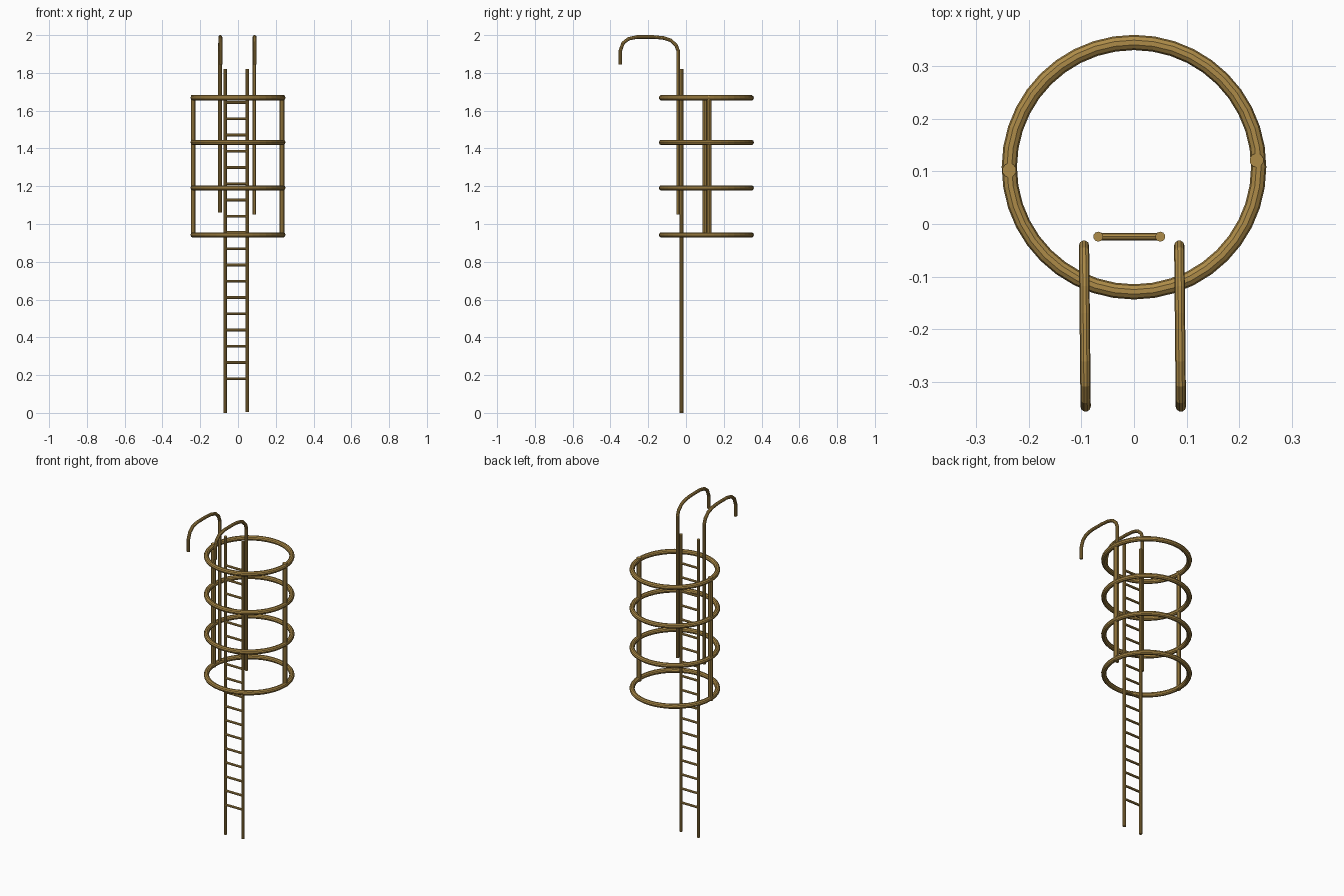
import bpy, math

if "Cube" in bpy.data.objects:
    bpy.data.objects.remove(bpy.data.objects["Cube"])

mat = bpy.data.materials.new("bronze_metal")
mat.diffuse_color = (0.42, 0.26, 0.065, 1)
mat.use_nodes = True
mat.node_tree.nodes["Principled BSDF"].inputs["Base Color"].default_value = mat.diffuse_color


def finish(name):
    o = bpy.context.object
    o.name = name
    o.data.materials.append(mat)
    return o


def upright(name, x, y, z0, z1, r):
    bpy.ops.mesh.primitive_cylinder_add(vertices=10, radius=r, depth=z1 - z0,
                                        location=(x, y, (z0 + z1) / 2))
    return finish(name)


def bent_tube(name, pts, r):
    cu = bpy.data.curves.new(name, 'CURVE')
    cu.dimensions = '3D'
    cu.bevel_depth = r
    cu.bevel_resolution = 3
    cu.use_fill_caps = True
    sp = cu.splines.new('POLY')
    sp.points.add(len(pts) - 1)
    for p, co in zip(sp.points, pts):
        p.co = (*co, 1)
    sp.use_smooth = False
    o = bpy.data.objects.new(name, cu)
    bpy.context.collection.objects.link(o)
    cu.materials.append(mat)


# ladder rails
XL, XR, YL = -0.068, 0.05, -0.024
upright("ladder_rail_left", XL, YL, 0.0, 1.82, 0.0095)
upright("ladder_rail_right", XR, YL, 0.005, 1.82, 0.0095)

# rungs
for i in range(18):
    bpy.ops.mesh.primitive_cylinder_add(
        vertices=8, radius=0.007, depth=XR - XL,
        location=((XL + XR) / 2, YL, 0.181 + i * 0.086),
        rotation=(0, math.pi / 2, 0))
    finish(f"rung_{i + 1}")

# safety cage hoops
for i, z in enumerate((0.942, 1.191, 1.432, 1.668)):
    bpy.ops.mesh.primitive_torus_add(
        location=(0, 0.108, z), major_radius=0.237, minor_radius=0.0145,
        major_segments=40, minor_segments=10)
    finish(f"cage_hoop_{i + 1}")

# cage uprights
upright("cage_upright_left", -0.237, 0.102, 0.93, 1.683, 0.0135)
upright("cage_upright_right", 0.233, 0.121, 0.93, 1.683, 0.0135)

# hooked grab rails: (y, z) path, leaning slightly in x toward the tip
hook = [(-0.041, 1.915), (-0.052, 1.945), (-0.08, 1.972), (-0.12, 1.985), (-0.17, 1.99),
        (-0.26, 1.99), (-0.305, 1.98), (-0.333, 1.958), (-0.347, 1.92), (-0.347, 1.845)]
for name, x, z0 in (("grab_rail_left", -0.095, 1.06), ("grab_rail_right", 0.086, 1.05)):
    path = [(-0.041, z0)] + hook
    bent_tube(name, [(x - 0.01 * (y + 0.041), y, z) for y, z in path], 0.0098)
